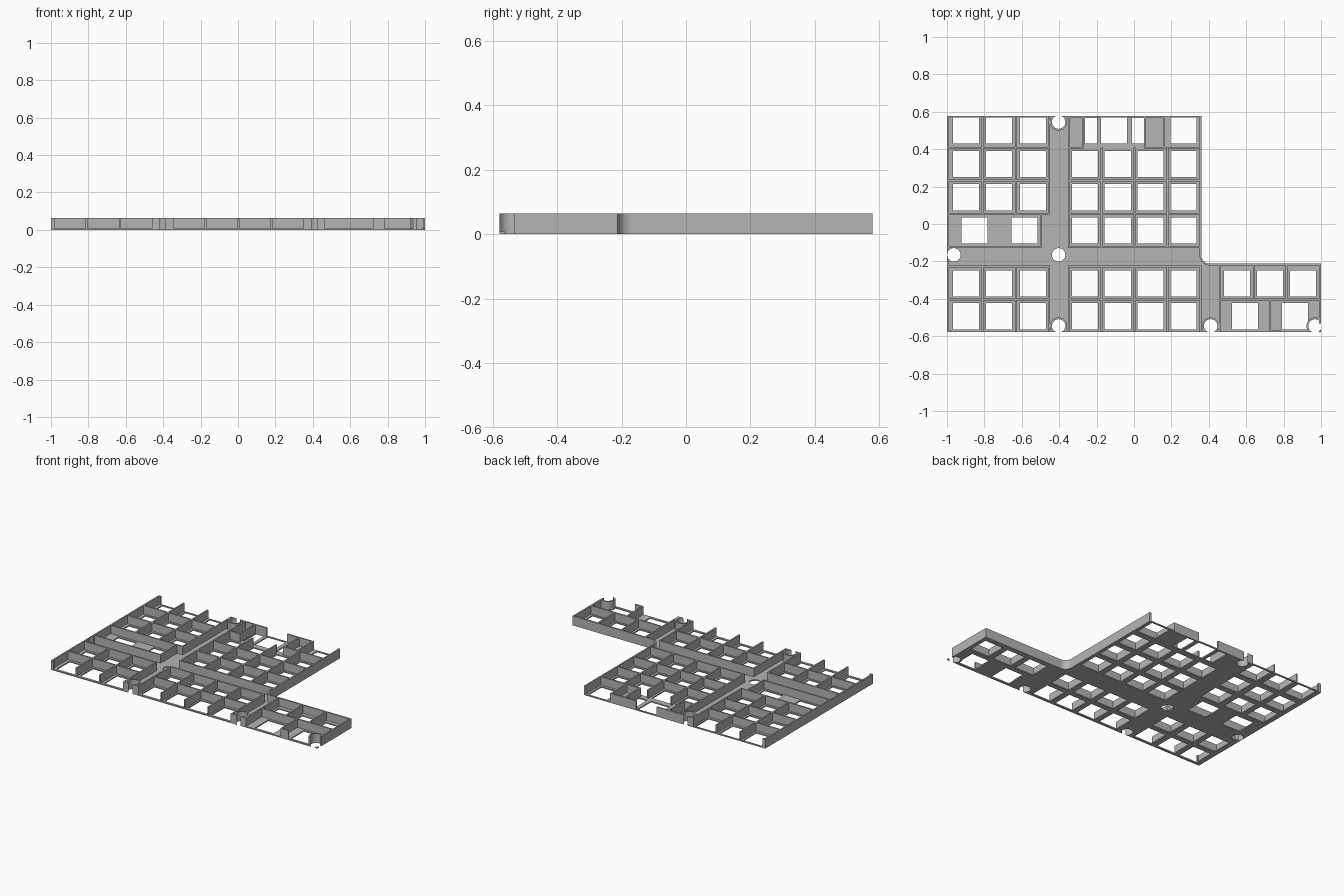
import bpy, bmesh
from math import sin, cos, pi

cube = bpy.data.objects.get("Cube")
if cube:
    bpy.data.objects.remove(cube)

grey = bpy.data.materials.new("plastic_grey")
grey.use_nodes = True
grey.diffuse_color = (0.46, 0.46, 0.46, 1)
grey.node_tree.nodes["Principled BSDF"].inputs["Base Color"].default_value = (0.46, 0.46, 0.46, 1)

H, FLOOR, T, HOLE = 0.064, 0.008, 0.01, 0.14
EDGE_Y, STEP_X, STEP_Y, R = 0.578, 0.36, -0.212, 0.045


def prism(bm, pts, z0, z1):
    low = [bm.verts.new((x, y, z0)) for x, y in pts]
    face = bm.faces.new(low)
    up = bmesh.ops.extrude_face_region(bm, geom=[face])["geom"]
    for v in up:
        if isinstance(v, bmesh.types.BMVert):
            v.co.z = z1


def box(bm, x0, x1, y0, y1, z0=0.0, z1=H):
    prism(bm, [(x0, y0), (x1, y0), (x1, y1), (x0, y1)], z0, z1)


def disc(bm, x, y, r, z0, z1, n=32):
    prism(bm, [(x + r * cos(2 * pi * i / n), y + r * sin(2 * pi * i / n)) for i in range(n)], z0, z1)


def finish(name, bm, cutter=None):
    bmesh.ops.recalc_face_normals(bm, faces=bm.faces[:])
    me = bpy.data.meshes.new(name)
    bm.to_mesh(me)
    bm.free()
    me.materials.append(grey)
    ob = bpy.data.objects.new(name, me)
    bpy.context.scene.collection.objects.link(ob)
    if cutter:
        mod = ob.modifiers.new("cut", 'BOOLEAN')
        mod.operation, mod.solver, mod.object = 'DIFFERENCE', 'EXACT', cutter
        mod.use_self = True
    return ob


def helper(name, bm):
    ob = finish(name, bm)
    ob.hide_render = True
    ob.hide_viewport = True
    ob.display_type = 'WIRE'
    return ob


# Key positions
left_x = [-0.898, -0.722, -0.54]
right_x = [-0.262, -0.087, 0.088, 0.265]
low_rows = [-0.318, -0.493]
keys = [(x, y) for x in left_x for y in [0.5, 0.32, 0.143] + low_rows]
keys += [(x, y) for x in right_x for y in [0.32, 0.143, -0.035] + low_rows]
keys += [(x, -0.035) for x in (-0.853, -0.586)]
keys += [(x, -0.318) for x in (0.55, 0.727, 0.903)]
keys += [(0.593, -0.493), (0.86, -0.493), (-0.107, 0.5), (0.265, 0.5)]
edge_screws = [(-0.403, 0.545), (-0.403, -0.545), (0.41, -0.545), (0.968, -0.545)]
screws = edge_screws + [(-0.403, -0.165), (-0.963, -0.165)]

# Cutter for the base: key openings, stabiliser slots, screw holes
bm = bmesh.new()
for x, y in keys:
    box(bm, x - HOLE / 2, x + HOLE / 2, y - HOLE / 2, y + HOLE / 2, -0.05, 0.1)
for x in (-0.23, 0.021):
    box(bm, x - 0.032, x + 0.032, 0.43, 0.57, -0.05, 0.1)
for x, y in screws:
    disc(bm, x, y, 0.036, -0.05, 0.1)
base_cutter = helper("base_cutter", bm)

# Base plate with a filleted inner corner
arc = [(STEP_X + R + R * cos(pi + a * pi / 16), STEP_Y + R + R * sin(pi + a * pi / 16)) for a in range(9)]
bm = bmesh.new()
prism(bm, [(-1, EDGE_Y), (-1, -EDGE_Y), (1, -EDGE_Y), (1, STEP_Y)] + arc[::-1] + [(STEP_X, EDGE_Y)], 0, FLOOR)
finish("base_plate", bm, base_cutter)

# Cutter for the walls: screw holes, overhang trimming, open corner
bm = bmesh.new()
for x, y in screws:
    disc(bm, x, y, 0.036, -0.05, 0.1)
wall_cutter_bm = bm
for s in (-1, 1):
    box(bm, -1.2, 0.9, *sorted((s * EDGE_Y, s * 0.7)), -0.06, 0.11)
box(bm, 0.968, 1.1, -0.7, -0.533, FLOOR, 0.12)
wall_cutter = helper("wall_cutter", bm)


def vwall(bm, x, *spans):
    for y0, y1 in spans:
        box(bm, x - T / 2, x + T / 2, y0, y1)


def hwall(bm, y, *spans):
    for x0, x1 in spans:
        box(bm, x0, x1, y - T / 2, y + T / 2)


UP, LOW = (0.055, EDGE_Y), (-EDGE_Y, -0.224)

# Walls running front to back
bm = bmesh.new()
for x in (-0.81, -0.632, -0.455):
    vwall(bm, x, UP, LOW)
vwall(bm, -0.497, (-0.122, 0.055))
vwall(bm, -0.348, (-0.122, EDGE_Y), LOW)
for x in (-0.173, 0.003, 0.18):
    vwall(bm, x, (-0.122, 0.408), LOW)
for x in (-0.273, 0.059, 0.16):
    vwall(bm, x, (0.408, EDGE_Y))
vwall(bm, 0.355, LOW)
vwall(bm, 0.459, (-EDGE_Y, STEP_Y))
for x in (0.64, 0.815):
    vwall(bm, x, (-0.403, STEP_Y))
vwall(bm, 0.727, (-EDGE_Y, -0.403))
finish("long_dividers", bm)

# Walls running side to side
bm = bmesh.new()
for y in (0.408, 0.232, 0.055, -0.228, -0.403):
    hwall(bm, y, (-1, -0.45))
hwall(bm, -0.122, (-1, -0.492))
hwall(bm, 0.408, (-0.353, -0.268), (0.054, STEP_X))
for y in (0.232, 0.055, -0.122, -0.228, -0.403):
    hwall(bm, y, (-0.353, STEP_X))
hwall(bm, -0.403, (0.454, 1))
finish("cross_dividers", bm)

# Outer walls: left, stepped right side, right end
bm = bmesh.new()
vwall(bm, -0.995, (-EDGE_Y, EDGE_Y))
finish("left_wall", bm, wall_cutter)
bm = bmesh.new()
k = (R + T) / R
inner = [(STEP_X + R + (x - STEP_X - R) * k, STEP_Y + R + (y - STEP_Y - R) * k) for x, y in arc]
prism(bm, [(STEP_X, EDGE_Y)] + arc + [(1, STEP_Y), (1, STEP_Y - T)] + inner[::-1] + [(STEP_X - T, EDGE_Y)], 0, H)
finish("stepped_wall", bm)
bm = bmesh.new()
vwall(bm, 0.995, (-0.533, STEP_Y))
finish("right_wall", bm)

# Short wall pieces left standing along the open front and back edges
bm = bmesh.new()
hwall(bm, EDGE_Y - T / 2, (-1, -0.98), (-0.278, -0.184), (-0.03, 0.165), (0.346, STEP_X), (-0.353, -0.268))
hwall(bm, T / 2 - EDGE_Y, (-1, -0.98), (0.722, 0.782))
finish("edge_returns", bm)

# Collars round the screw holes on the rim, with the channel ends
bm = bmesh.new()
for x, y in edge_screws:
    disc(bm, x, y, 0.046, 0, H)
hwall(bm, EDGE_Y - T / 2, (-0.46, -0.343))
hwall(bm, T / 2 - EDGE_Y, (-0.46, -0.343), (0.35, 0.464))
# Trim the corner collar flush with the end of the plate
for v in bm.verts:
    v.co.x = min(v.co.x, 1.0)
    v.co.y = max(min(v.co.y, EDGE_Y), -EDGE_Y)
bmesh.ops.remove_doubles(bm, verts=bm.verts[:], dist=0.00001)
finish("screw_collars", bm, wall_cutter)
